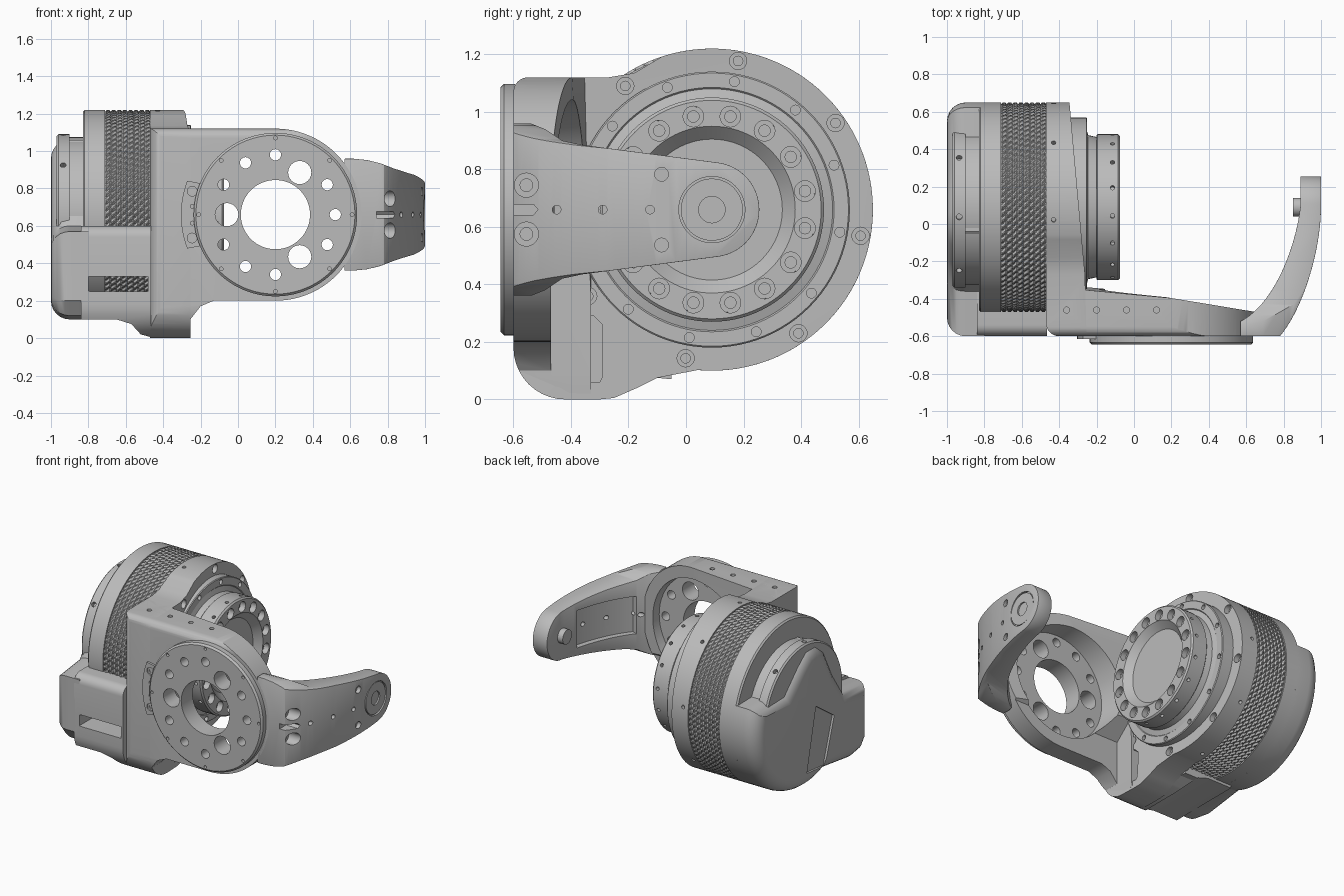
import bpy, bmesh, math
from math import sin, cos, radians, pi
from mathutils import Vector, Matrix
from mathutils.geometry import interpolate_bezier

if "Cube" in bpy.data.objects:
    bpy.data.objects.remove(bpy.data.objects["Cube"])

grey = bpy.data.materials.new("machined_grey")
grey.use_nodes = True
COLOUR = (0.5, 0.5, 0.5, 1)
grey.diffuse_color = COLOUR
grey.node_tree.nodes["Principled BSDF"].inputs["Base Color"].default_value = COLOUR

MY, MZ = 0.09, 0.66      # motor axis (along x)
FX, FZ = 0.2, 0.66       # flange axis (along y)


def make(name, bm):
    bmesh.ops.recalc_face_normals(bm, faces=bm.faces)
    mesh = bpy.data.meshes.new(name)
    bm.to_mesh(mesh)
    bm.free()
    obj = bpy.data.objects.new(name, mesh)
    bpy.context.collection.objects.link(obj)
    mesh.materials.append(grey)
    return obj


def place(axis, u, v, w):
    return {"X": (w, u, v), "Y": (u, w, v), "Z": (u, v, w)}[axis]


def prism(name, axis, pts, a, b):
    """Extrude a 2D outline along an axis from a to b."""
    bm = bmesh.new()
    ends = [[bm.verts.new(place(axis, u, v, w)) for u, v in pts] for w in (a, b)]
    for ring in ends:
        bm.faces.new(ring)
    for i in range(len(pts)):
        j = (i + 1) % len(pts)
        bm.faces.new((ends[0][i], ends[0][j], ends[1][j], ends[1][i]))
    return make(name, bm)


def arc(cu, cv, r, a, b, n):
    angles = [radians(a + (b - a) * i / n) for i in range(n + 1)]
    return [(cu + r * cos(t), cv + r * sin(t)) for t in angles]


def turn(bm, profile, origin, direction, n):
    """Lathe (distance, radius) pairs around a direction; ends are capped."""
    m = Matrix.Translation(origin) @ Vector(direction).to_track_quat("Z", "Y").to_matrix().to_4x4()
    rings = [[bm.verts.new(m @ Vector((r * cos(2 * pi * i / n), r * sin(2 * pi * i / n), d)))
              for i in range(n)] for d, r in profile]
    for p, q in zip(rings, rings[1:]):
        for i in range(n):
            j = (i + 1) % n
            bm.faces.new((p[i], p[j], q[j], q[i]))
    bm.faces.new(rings[0])
    bm.faces.new(rings[-1])


def lathe(name, profile, origin, direction, n=96):
    bm = bmesh.new()
    turn(bm, profile, origin, direction, n)
    return make(name, bm)


def apply(obj):
    deps = bpy.context.evaluated_depsgraph_get()
    mesh = bpy.data.meshes.new_from_object(obj.evaluated_get(deps))
    obj.modifiers.clear()
    obj.data = mesh


def combine(obj, tool, mode="DIFFERENCE"):
    mod = obj.modifiers.new("boolean", "BOOLEAN")
    mod.object, mod.operation, mod.solver = tool, mode, "EXACT"
    apply(obj)
    bpy.data.objects.remove(tool)


def bores(holes, n=20):
    """One cutter holding many stepped holes: (origin, direction, profile)."""
    bm = bmesh.new()
    for origin, direction, profile in holes:
        turn(bm, profile, origin, direction, n)
    return make("hole_cutter", bm)


def polar(r, deg):
    return MY + r * cos(radians(deg)), MZ + r * sin(radians(deg))


def screw_hole(r, depth):
    return [(-0.03, r), (depth, r), (depth, r * 0.55), (depth + 0.03, r * 0.55)]


def radial_holes(x, r, count, size):
    return [((x, *polar(r, 360 * i / count + 7)),
             (0, -cos(radians(360 * i / count + 7)), -sin(radians(360 * i / count + 7))),
             [(-0.02, size), (0.03, size)]) for i in range(count)]


AXIS = (0, MY, MZ)
BACK, SIDE, DOWN = (0, 1, 0), (-1, 0, 0), (0, 0, -1)

# Motor drum and stepped rear disc
lathe("motor_drum", [(-0.83, 0.55), (-0.82, 0.56), (-0.71, 0.56), (-0.71, 0.545), (-0.45, 0.545)], AXIS, (1, 0, 0))
rear = lathe("rear_disc", [(-0.97, 0.42), (-0.96, 0.43), (-0.9, 0.43), (-0.9, 0.415), (-0.8, 0.415)], AXIS, (1, 0, 0))
combine(rear, bores(radial_holes(-0.935, 0.43, 8, 0.016), 12))

# Knurled band with fine slanted ridges
bm = bmesh.new()
AROUND, ALONG = 480, 32
grid = []
for j in range(ALONG + 1):
    row = []
    for i in range(AROUND):
        raised = (i + j) % 5 < 3 and j % 4
        t = 2 * pi * i / AROUND
        r = 0.56 if raised else 0.551
        row.append(bm.verts.new((-0.71 + 0.24 * j / ALONG, MY + r * cos(t), MZ + r * sin(t))))
    grid.append(row)
for p, q in zip(grid, grid[1:]):
    for i in range(AROUND):
        bm.faces.new((p[i], p[i - 1], q[i - 1], q[i]))
make("knurled_band", bm)

# Side outlines shared by the ring housing, bracket and cable housing
chin = arc(-0.42, 0.18, 0.18, -90, -180, 10)
brow = arc(-0.55, 1.07, 0.05, 180, 90, 6)
keel = [(-0.1, 0.075), (-0.17, 0.04), (-0.25, 0.005), (-0.3, 0)]


def round_corner(obj):
    """Trim to the bracket's plan with its rounded left front corner."""
    plan = arc(-0.4, -0.53, 0.07, 180, 270, 8) + [(0.9, -0.6), (0.9, 0.9), (-0.47, 0.9)]
    combine(obj, prism("plan_trim", "Z", plan, -0.2, 1.4), "INTERSECT")


# Ring housing with a slanted face
outline = arc(MY, MZ, 0.56, 108, -95, 80) + keel + chin + brow + [(-0.27, 1.12), (-0.18, 1.135)]
ring = prism("ring_housing", "X", outline, -0.5, -0.25)
for v in ring.data.vertices:
    if v.co.x > -0.3:
        v.co.x = -0.255 - 0.09 * max(v.co.y + 0.35, 0)
round_corner(ring)
holes = [((-0.26 - 0.09 * (polar(0.525, a)[0] + 0.35), *polar(0.525, a)), SIDE, screw_hole(0.03, 0.03))
         for a in range(-145, 126, 45)]
combine(ring, bores(holes + radial_holes(-0.43, 0.56, 8, 0.012)))
pocket = prism("pocket_cutter", "X", [(-0.4, 0.06), (-0.3, 0.06), (-0.29, 0.08), (-0.29, 0.26),
                                      (-0.32, 0.29), (-0.39, 0.29), (-0.41, 0.27), (-0.41, 0.07)], -0.4, 0)
combine(ring, pocket)

# Output rings and drive hub
hub = lathe("output_hub", [(-0.42, 0.48), (-0.255, 0.48), (-0.25, 0.475), (-0.25, 0.425), (-0.255, 0.42),
                           (-0.245, 0.385), (-0.2, 0.375), (-0.2, 0.385), (-0.195, 0.39), (-0.085, 0.39),
                           (-0.075, 0.38), (-0.075, 0.29), (-0.12, 0.245), (-0.12, 0.01)], AXIS, (1, 0, 0))
holes = [((-0.075, *polar(0.33, 22.5 * i + 11.25)), SIDE, screw_hole(0.036, 0.04)) for i in range(16)]
holes += [((-0.25, *polar(0.452, 30 * i + 20)), SIDE, [(-0.02, 0.017), (0.03, 0.017)]) for i in range(12)]
combine(hub, bores(holes + radial_holes(-0.115, 0.39, 16, 0.012)))

# Rear cover with central hump
cover_outline = arc(MY, MZ, 0.56, 18, -112, 40) + [(-0.42, 0.1), (-0.54, 0.12), (-0.6, 0.2), (-0.6, 0.57),
                 (-0.36, 0.6), (-0.24, 0.78), (-0.14, 0.98), (-0.04, 1.06), (0.08, 1.06), (0.18, 0.98), (0.32, 0.84)]
cover = prism("rear_cover", "X", cover_outline, -1, -0.8)
bm = bmesh.new()
bm.from_mesh(cover.data)
edges = [e for e in bm.edges if all(v.co.x < -0.99 for v in e.verts)]
bmesh.ops.bevel(bm, geom=edges, offset=0.1, segments=6, profile=0.5, affect="EDGES", clamp_overlap=False)
bm.to_mesh(cover.data)
bm.free()
window = prism("window_cutter", "X", [(0, 0.64), (0.1, 0.21), (-0.1, 0.19), (-0.2, 0.5)], -1.1, -0.985)
combine(cover, window)

# Front cable housing, flaring down to the bracket, with a slot
case = prism("cable_housing", "Y", [(-0.84, 0.1), (-0.65, 0.1), (-0.57, 0.075), (-0.52, 0.02), (-0.465, 0.005),
                                    (-0.465, 0.7), (-0.84, 0.7)], -0.7, 0.1)
side = arc(-0.54, 0.54, 0.06, 180, 90, 6) + [(-0.4, 0.6), (-0.05, 0.6), (-0.05, 0.07)]
combine(case, prism("case_trim", "X", side + keel + chin, -0.9, -0.4), "INTERSECT")
slot = prism("slot_cutter", "Y", arc(-0.79, 0.29, 0.04, 90, 270, 10) + [(-0.48, 0.25), (-0.48, 0.33)], -0.7, -0.25)
combine(case, slot)

# Front bracket plate, thinner toward its round end
outline = arc(FX, FZ, 0.46, 90, -90, 48) + [(-0.13, 0.2), (-0.2, 0.17), (-0.255, 0.1), (-0.26, 0.02), (-0.35, 0.02),
                                           (-0.36, 0), (-0.5, 0), (-0.5, 1.12)]
plate = prism("bracket_plate", "Y", outline, -0.65, -0.33)
for v in plate.data.vertices:
    if v.co.y > -0.5:
        v.co.y -= 0.165 * max(v.co.x + 0.2, 0)
bm = bmesh.new()
bm.from_mesh(plate.data)
bmesh.ops.triangulate(bm, faces=[f for f in bm.faces if len(f.verts) > 4])
bm.to_mesh(plate.data)
bm.free()
side = chin + brow + [(-0.2, 1.12), (-0.2, 0)]
combine(plate, prism("plate_trim", "X", side, -0.6, 0.8), "INTERSECT")
round_corner(plate)
combine(plate, bores([((FX, -0.52, FZ), BACK, [(0, 0.37), (0.3, 0.4)])], 64))
combine(plate, prism("lower_trim", "X", [(-0.47, -0.1), (-0.47, 0.4), (-0.3, 0.55), (-0.2, 0.55), (-0.2, -0.1)],
                     -0.256, 0.8))
for part in (plate, ring):
    combine(part, bores([((x, -0.46, 1.12), DOWN, [(-0.02, 0.016), (0.03, 0.016)])
                         for x in (-0.36, -0.2, -0.04, 0.12)]))

# Round front flange, drilled together with the plate
flange = lathe("front_flange", [(-0.645, 0.425), (-0.633, 0.437), (-0.595, 0.437)], (FX, 0, FZ), BACK)


def on_flange(r, deg):
    return (FX + r * cos(radians(deg)), -0.7, FZ + r * sin(radians(deg)))


def through(size):
    return [(0, size), (0.3, size)]


holes = [(on_flange(0.26, a), BACK, through(0.062)) for a in (60, 180, 300)]
holes += [(on_flange(0.32, a), BACK, through(0.03)) for a in range(0, 360, 30) if a % 120 != 60]
holes += [(on_flange(0.41, a), BACK, [(0, 0.01), (0.09, 0.01)]) for a in range(0, 360, 45)]
for part in (plate, flange):
    combine(part, bores(holes, 24))
    combine(part, bores([((FX, -0.7, FZ), BACK, through(0.185))], 64))

# Curved side tab with two screws
tab = prism("flange_tab", "Y", arc(FX, FZ, 0.425, 157, 203, 12) + arc(FX, FZ, 0.505, 201, 159, 12), -0.615, -0.59)
combine(tab, bores([((-0.245, -0.615, FZ + dz), BACK, screw_hole(size, 0.01))
                    for dz, size in ((0.125, 0.026), (-0.125, 0.026), (0.045, 0.01), (-0.045, 0.01))]))


# Curved arm: plan shape intersected with its side and front outlines
def curve(*points):
    return [tuple(p) for p in interpolate_bezier(*[Vector(p) for p in points], 24)]


def mirrored(upper):
    return [(u, 2 * MZ - z) for u, z in reversed(upper)]


outer = curve((0.78, -0.6), (0.9, -0.46), (1, -0.15), (1, 0.1))
inner = curve((0.57, -0.52), (0.76, -0.42), (0.87, -0.1), (0.89, 0.1))
arm = prism("side_arm", "Z", [(0.57, -0.6)] + outer + [(1, 0.3), (0.89, 0.3)] + inner[::-1], 0.2, 1.1)
upper = [(-0.7, 0.96), (-0.54, 0.96), (-0.49, 0.94), (-0.43, 0.9), (-0.36, 0.885)]
combine(arm, prism("arm_side", "X", upper + arc(MY, MZ, 0.165, 82, -82, 32) + mirrored(upper), 0.4, 1.2), "INTERSECT")
upper = [(0.4, 0.959), (0.62, 0.959), (0.69, 0.952), (0.76, 0.935), (0.83, 0.908), (0.9, 0.885), (0.97, 0.865), (1.1, 0.82)]
combine(arm, prism("arm_front", "Y", upper + mirrored(upper), -0.8, 0.5), "INTERSECT")
mod = arm.modifiers.new("bevel", "BEVEL")
mod.width, mod.segments, mod.angle_limit = 0.02, 2, radians(40)
apply(arm)
channel = [(x + 0.035, y - 0.015) for x, y in inner[5:20]] + [(0.6, -0.1), (0.6, -0.4)]
combine(arm, prism("channel_cutter", "Z", channel, MZ - 0.13, MZ + 0.13))
holes = [((1.02, y, MZ), SIDE, [(0, 0.015), (0.4, 0.015)]) for y in (-0.45, -0.29, -0.125)]
holes += [((1.02, -0.085, MZ + dz), SIDE, [(0, 0.024), (0.06, 0.024)]) for dz in (-0.123, 0.123)]
holes += [((1.02, -0.555, MZ + dz), SIDE, [(0, 0.042), (0.27, 0.042), (0.27, 0.022), (0.3, 0.022)])
          for dz in (-0.085, 0.085)]
combine(arm, bores(holes))
combine(arm, bores([((1.02, MY, MZ), SIDE, [(0, 0.115), (0.035, 0.115)])], 48))
notch = prism("notch_cutter", "X", [(-0.7, MZ - 0.018), (-0.53, MZ - 0.018), (-0.515, MZ),
                                    (-0.53, MZ + 0.018), (-0.7, MZ + 0.018)], 0.74, 1.1)
combine(arm, notch)

# Pivot insert and boss at the arm tip
pivot = lathe("arm_pivot", [(0.85, 0.05), (0.97, 0.05), (0.97, 0.108), (0.995, 0.108)], (0, MY, MZ), (1, 0, 0), 48)
combine(pivot, bores([((0.995, MY, MZ), SIDE, [(-0.02, 0.046), (0.02, 0.046), (0.02, 0.025), (0.08, 0.025)])], 32))

# Smooth shading with sharp edges kept
bpy.ops.object.select_all(action="DESELECT")
for obj in bpy.context.scene.objects:
    if obj.type == "MESH":
        obj.select_set(True)
        bpy.context.view_layer.objects.active = obj
bpy.ops.object.shade_smooth_by_angle(angle=radians(30))
